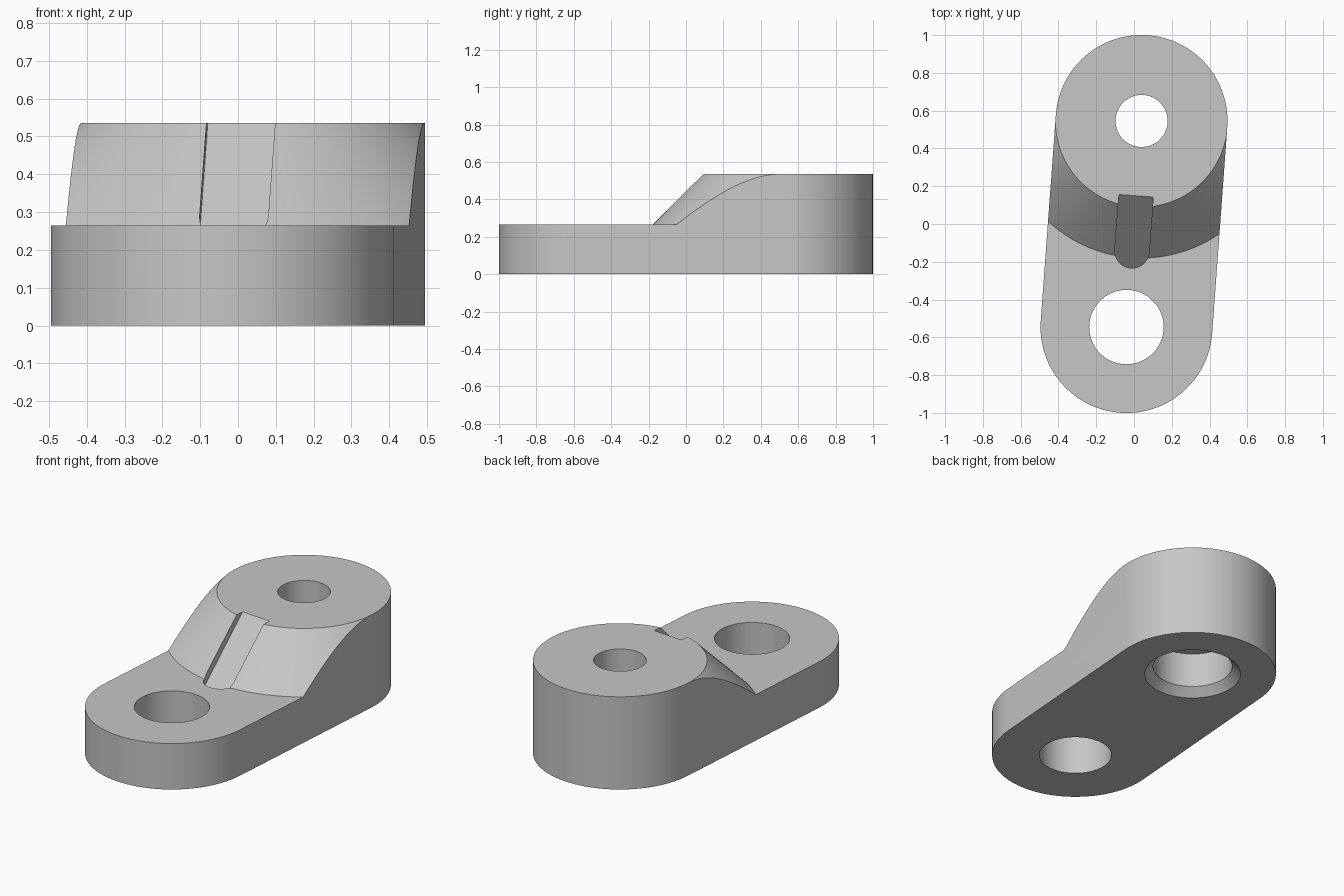
import bpy, bmesh, math
from mathutils import Matrix

cube = bpy.data.objects.get("Cube")
if cube:
    bpy.data.objects.remove(cube)

R = 0.455            # outer radius of both ends
REACH = 0.547        # distance of each end from the middle
LOW, HIGH = 0.265, 0.535
TILT = -math.atan2(0.04, 0.545)
SEG = 96

grey = bpy.data.materials.new("plain grey")
grey.use_nodes = True
grey.diffuse_color = (0.57, 0.57, 0.57, 1)
grey.node_tree.nodes["Principled BSDF"].inputs["Base Color"].default_value = grey.diffuse_color


def make_object(name, bm):
    bmesh.ops.recalc_face_normals(bm, faces=bm.faces)
    mesh = bpy.data.meshes.new(name)
    bm.to_mesh(mesh)
    bm.free()
    mesh.materials.append(grey)
    obj = bpy.data.objects.new(name, mesh)
    bpy.context.collection.objects.link(obj)
    return obj


def prism(name, outline, bottom, top):
    """Upright solid from a plan outline; bottom(x, y) gives the floor height."""
    bm = bmesh.new()
    low = [bm.verts.new((x, y, bottom(x, y))) for x, y in outline]
    high = [bm.verts.new((x, y, top)) for x, y in outline]
    bm.faces.new(low)
    bm.faces.new(high)
    for i in range(len(outline)):
        j = (i + 1) % len(outline)
        bm.faces.new((low[i], low[j], high[j], high[i]))
    return make_object(name, bm)


def turned(name, profile, y):
    """Solid of revolution from (radius, height) points, centred on (0, y)."""
    bm = bmesh.new()
    rings = []
    for r, z in profile:
        ring = bmesh.ops.create_circle(bm, segments=SEG, radius=r,
                                       matrix=Matrix.Translation((0, y, z)))
        rings.append(ring["verts"])
    for a, b in zip(rings, rings[1:]):
        for i in range(SEG):
            j = (i + 1) % SEG
            bm.faces.new((a[i], a[j], b[j], b[i]))
    bm.faces.new(rings[0])
    bm.faces.new(rings[-1])
    return make_object(name, bm)


def arc(y, r, start, steps):
    return [(r * math.cos(start + math.pi * i / steps),
             y + r * math.sin(start + math.pi * i / steps)) for i in range(steps + 1)]


# Rounded link body
outline = arc(REACH, R, 0, SEG // 2) + arc(-REACH, R, math.pi, SEG // 2)
body = prism("link_body", outline, lambda x, y: 0, HIGH + 0.1)

# Envelope: low plate, then a cone rising to the boss top
rim = R + 0.001
envelope = turned("envelope", [(3, -0.1), (3, LOW), (rim + HIGH - LOW, LOW), (rim, HIGH)], REACH)

# Round holes, the rear one chamfered and counterbored from below
front_hole = turned("front_hole", [(0.197, -0.1), (0.197, 1)], -REACH)
rear_hole = turned("rear_hole", [(0.308, -0.046), (0.216, 0.046), (0.216, 0.25),
                                 (0.138, 0.25), (0.138, 1)], REACH)

# Sloping slot down the cone, with a rounded lower end
slot_w, slot_top = 0.091, REACH - 0.397
slot_outline = arc(REACH - 0.69, slot_w, math.pi, 24) + [
    (slot_w, slot_top + 0.02), (-slot_w, slot_top + 0.02)]
slot = prism("slope_slot", slot_outline, lambda x, y: HIGH + y - slot_top, 1)

# Cut the body and drop the cutters
cutters = [(envelope, "INTERSECT"), (front_hole, "DIFFERENCE"),
           (rear_hole, "DIFFERENCE"), (slot, "DIFFERENCE")]
for cutter, operation in cutters:
    cutter.hide_render = True
    mod = body.modifiers.new(cutter.name, "BOOLEAN")
    mod.operation, mod.solver, mod.object = operation, "EXACT", cutter
bpy.context.view_layer.update()
finished = bpy.data.meshes.new_from_object(body.evaluated_get(bpy.context.evaluated_depsgraph_get()))
body.modifiers.clear()
body.data = finished
for cutter, operation in cutters:
    bpy.data.objects.remove(cutter)

# Turn the link to its slight slant and smooth the round walls
finished.transform(Matrix.Rotation(TILT, 4, "Z"))
bpy.ops.object.select_all(action="DESELECT")
body.select_set(True)
bpy.context.view_layer.objects.active = body
bpy.ops.object.shade_smooth_by_angle(angle=math.radians(25))
